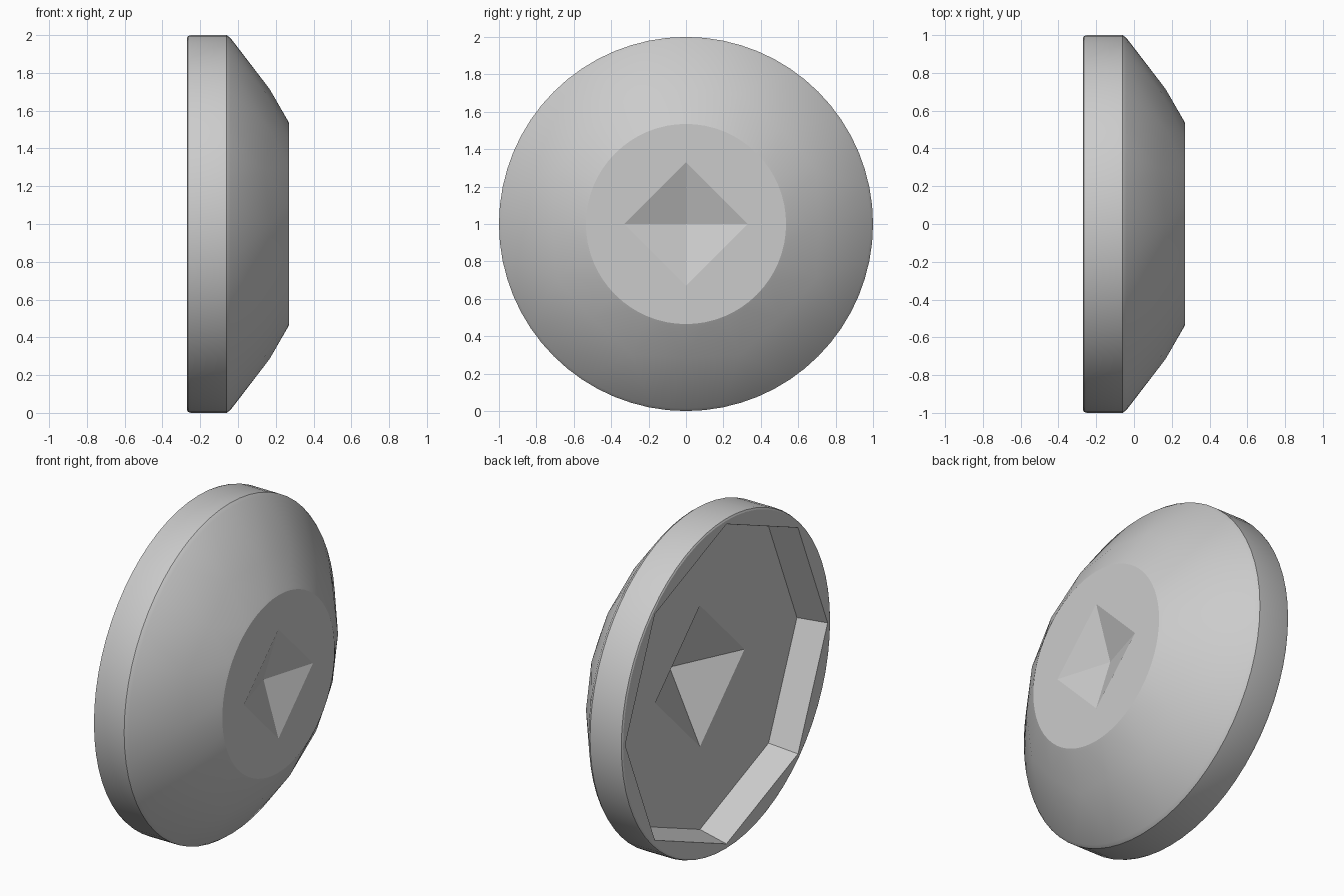
import bpy, bmesh
from math import sin, cos, tau, radians

cube = bpy.data.objects.get("Cube")
if cube:
    bpy.data.objects.remove(cube, do_unlink=True)

grey = bpy.data.materials.new("plain_grey")
grey.use_nodes = True
colour = (0.6, 0.6, 0.6, 1)
grey.diffuse_color = colour
grey.node_tree.nodes["Principled BSDF"].inputs["Base Color"].default_value = colour

bm = bmesh.new()


def ring(x, radius, count, wobble=0.0):
    """Ring of points around the x axis; wobble staggers every other point."""
    points = []
    for i in range(count):
        a = tau * i / count
        w = wobble if i % 2 else -wobble
        r = radius + w
        points.append(bm.verts.new((x - w * 0.6, r * cos(a), 1 + r * sin(a))))
    return points


def stitch(a, b):
    """Join two rings; the finer count is a multiple of the coarser."""
    fine, coarse = (a, b) if len(a) >= len(b) else (b, a)
    n, m = len(fine), len(coarse)
    k = n // m
    for i, v in enumerate(coarse):
        low = k * i - k // 2
        for j in range(low, low + k):
            bm.faces.new((v, fine[j % n], fine[(j + 1) % n]))
        bm.faces.new((v, coarse[(i + 1) % m], fine[(low + k) % n]))


def close(points, x):
    """Close a ring with a pyramid whose tip lies on the axis."""
    tip = bm.verts.new((x, 0, 1))
    for i, v in enumerate(points):
        bm.faces.new((v, points[(i + 1) % len(points)], tip))


rings = [
    ring(0.27, 0.33, 4),             # front diamond recess
    ring(0.27, 0.535, 64),           # flat cap
    ring(0.262, 0.55, 64),
    ring(0.155, 0.735, 16, 0.02),    # faceted cone
    ring(-0.04, 0.985, 64),
    ring(-0.06, 1.0, 64),            # rim
    ring(-0.25, 1.0, 64),
    ring(-0.265, 0.995, 64),
    ring(-0.27, 0.985, 64),
    ring(-0.27, 0.965, 8),           # octagonal hollow
    ring(-0.093, 0.925, 8),
    ring(-0.093, 0.426, 4),          # rear diamond recess
]
for first, second in zip(rings, rings[1:]):
    stitch(first, second)
close(rings[0], 0.17)
close(rings[-1], 0.11)

bmesh.ops.recalc_face_normals(bm, faces=bm.faces[:])
mesh = bpy.data.meshes.new("faceted_disc")
bm.to_mesh(mesh)
bm.free()
mesh.materials.append(grey)
disc = bpy.data.objects.new("faceted_disc", mesh)
bpy.context.collection.objects.link(disc)

bpy.context.view_layer.objects.active = disc
disc.select_set(True)
bpy.ops.object.shade_smooth_by_angle(angle=radians(20))
